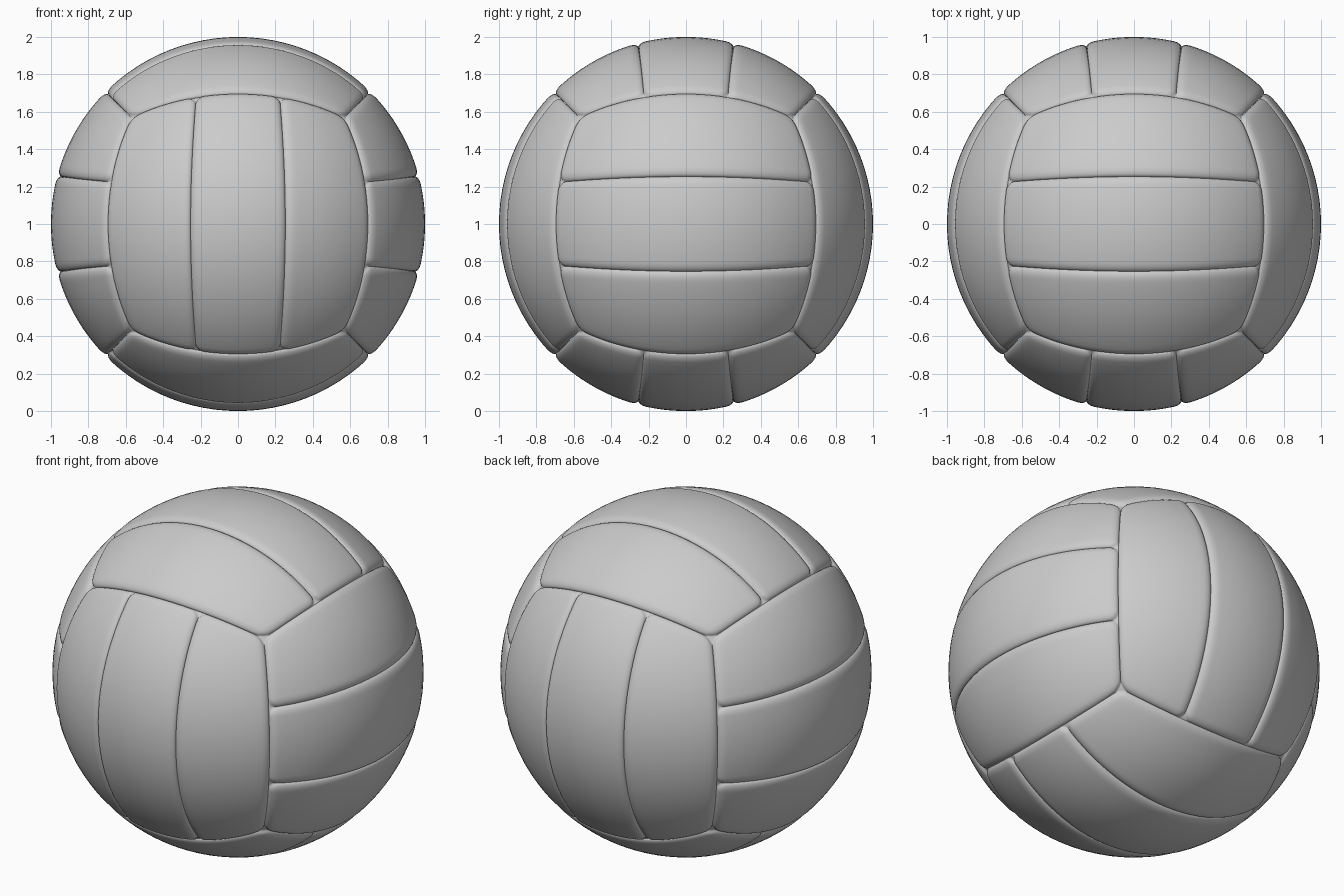
import bpy, math
from mathutils import Vector

if "Cube" in bpy.data.objects:
    bpy.data.objects.remove(bpy.data.objects["Cube"])

ROUND = 0.05    # width of the rounded panel border
DEPTH = 0.022   # seam depth
CENTRE = Vector((0, 0, 1))


def samples(lo, hi, pad, n):
    """Positions from lo to hi, packed closely inside the two rounded borders."""
    ease = [pad * (1 - math.cos(i / 7 * math.pi / 2)) for i in range(7)]
    mid = [lo + pad + (hi - lo - 2 * pad) * i / n for i in range(n + 1)]
    return [lo + e for e in ease] + mid + [hi - e for e in reversed(ease)]


def seam(s):
    """Curved seam between two strips of one cube face."""
    return 0.268 + 0.065 * s * s


def panel(name, normal, along, strip):
    across = normal.cross(along)
    ss = samples(-1, 1, ROUND * 1.9, 28)
    ts = samples(0, 1, 0.12, 10)
    verts = []
    for s in ss:
        lo, hi = [(-1, -seam(s)), (-seam(s), seam(s)), (seam(s), 1)][strip]
        for t in ts:
            v = lo + (hi - lo) * t
            p = normal + along * s + across * v
            n = p.length
            # distance to the panel border, along and across the strip
            ds = (1 - abs(s)) / (n * math.sqrt(2))
            d_lo = (v - lo) / n * (0.707 if strip == 0 else 1)
            d_hi = (hi - v) / n * (0.707 if strip == 2 else 1)
            e = min(1, math.hypot(max(0, 1 - ds / ROUND),
                                  max(0, 1 - min(d_lo, d_hi) / ROUND)))
            r = 1 - DEPTH * (1 - math.sqrt(1 - e * e))
            verts.append(p / n * r + CENTRE)
    w = len(ts)
    faces = [(i * w + j, (i + 1) * w + j, (i + 1) * w + j + 1, i * w + j + 1)
             for i in range(len(ss) - 1) for j in range(w - 1)]
    mesh = bpy.data.meshes.new(name)
    mesh.from_pydata(verts, [], faces)
    mesh.polygons.foreach_set("use_smooth", [True] * len(faces))
    mesh.update()
    bpy.context.collection.objects.link(bpy.data.objects.new(name, mesh))


# Six sides of three strips each, strip direction turning from side to side
X, Y, Z = Vector((1, 0, 0)), Vector((0, 1, 0)), Vector((0, 0, 1))
sides = {"front": (-Y, Z), "back": (Y, Z), "right": (X, Y),
         "left": (-X, Y), "top": (Z, X), "bottom": (-Z, X)}
for side, (normal, along) in sides.items():
    for strip in range(3):
        panel(f"{side}_panel_{strip + 1}", normal, along, strip)
